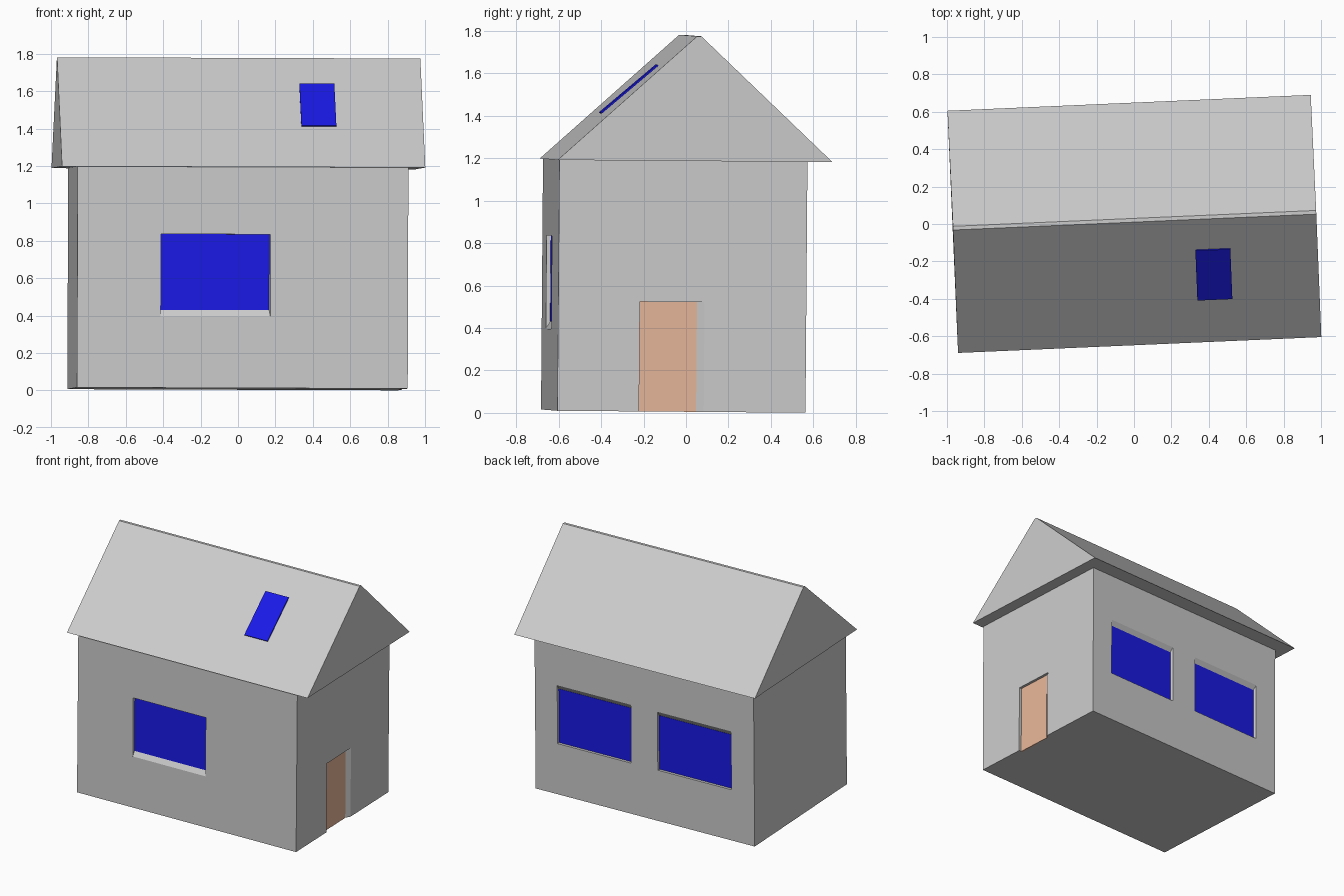
import bpy, bmesh
from math import radians
from mathutils import Euler

if "Cube" in bpy.data.objects:
    bpy.data.objects.remove(bpy.data.objects["Cube"])

# The whole house stands a little turned and tilted
TURN = Euler((radians(-0.45), radians(0.2), radians(2.5))).to_matrix()
FRONT, BACK, SIDE, LEFT = -0.645, 0.525, 0.88, -0.89
BASE, EAVE = 0.008, 1.19
DEPTH = 0.022


def material(name, rgb):
    m = bpy.data.materials.new(name)
    m.diffuse_color = (*rgb, 1)
    m.use_nodes = True
    m.node_tree.nodes["Principled BSDF"].inputs["Base Color"].default_value = m.diffuse_color
    return m


glass = material("blue_glass", (0.01, 0.01, 0.8))
wood = material("door_wood", (0.8, 0.47, 0.32))


def loft(name, rings, mat=None):
    """Closed solid through rings of matching points."""
    bm = bmesh.new()
    loops = [[bm.verts.new(TURN @ bm_co) for bm_co in map(vec, r)] for r in rings]
    n = len(loops[0])
    for a, b in zip(loops, loops[1:]):
        for i in range(n):
            j = (i + 1) % n
            bm.faces.new((a[i], a[j], b[j], b[i]))
    bm.faces.new(loops[0])
    bm.faces.new(loops[-1])
    bmesh.ops.recalc_face_normals(bm, faces=bm.faces)
    me = bpy.data.meshes.new(name)
    bm.to_mesh(me)
    bm.free()
    ob = bpy.data.objects.new(name, me)
    bpy.context.collection.objects.link(ob)
    if mat:
        me.materials.append(mat)
    return ob


def vec(p):
    from mathutils import Vector
    return Vector(p)


def extrude_x(name, profile, x0, x1, mat=None):
    return loft(name, [[(x, y, z) for y, z in profile] for x in (x0, x1)], mat)


# Walls
walls = extrude_x("walls", [(FRONT, BASE), (BACK, BASE), (BACK, EAVE), (FRONT, EAVE)], LEFT, SIDE)

# Gabled roof with a narrow flat ridge
extrude_x("roof", [(-0.657, EAVE), (0.639, EAVE), (0.016, 1.778), (-0.004, 1.778)], -0.974, 0.97)

# Skylight pane hovering just above the front slope
extrude_x("skylight", [(-0.435, 1.415), (-0.170, 1.642), (-0.165, 1.636), (-0.430, 1.409)],
          0.316, 0.503, glass)


def recess(name, place, outer, inner, mat, pane_bottom=None):
    """Pocket with one splayed side cut into the walls, and a pane at its back."""
    def ring(rect, d):
        u0, u1, w0, w1 = rect
        return [place(u, w, d) for u, w in ((u0, w0), (u1, w0), (u1, w1), (u0, w1))]
    cutter = loft(name + "_cutter", [ring(outer, -0.05), ring(outer, 0), ring(inner, DEPTH)])
    cutter.hide_render = True
    cutter.hide_viewport = True
    cutter.display_type = 'WIRE'
    mod = walls.modifiers.new(name, 'BOOLEAN')
    mod.operation = 'DIFFERENCE'
    mod.solver = 'EXACT'
    mod.object = cutter
    pane = list(inner)
    if pane_bottom is not None:
        pane[2] = pane_bottom
    loft(name, [ring(pane, DEPTH - 0.002), ring(pane, DEPTH + 0.01)], mat)


# Front window with a sloping sill
recess("front_window", lambda u, w, d: (u, FRONT + d, w),
       (-0.443, 0.144, 0.39, 0.83), (-0.443, 0.138, 0.425, 0.83), glass)

# Two back windows with sloping heads
for name, u0, u1 in (("back_window_left", 0.105, 0.70), ("back_window_right", -0.705, -0.11)):
    recess(name, lambda u, w, d: (u, BACK - d, w),
           (u0, u1, 0.39, 0.83), (u0 + 0.006, u1, 0.39, 0.795), glass)

# Door on the right wall with a splayed jamb, open to the floor
recess("door", lambda u, w, d: (SIDE - d, u, w),
       (-0.26, 0.045, -0.05, 0.525), (-0.26, 0.010, -0.05, 0.525), wood, BASE)
